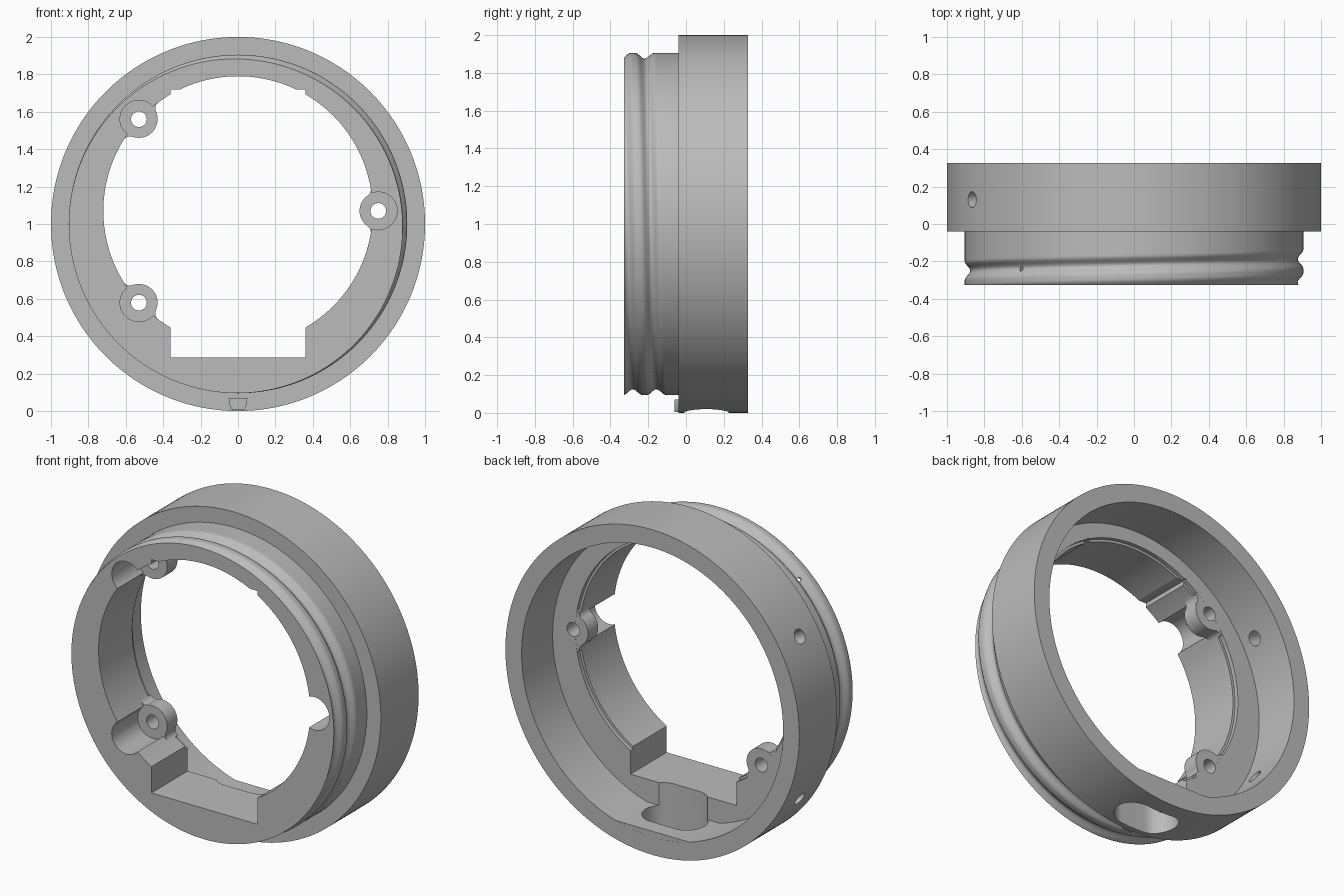
import bpy, bmesh, math
from mathutils import Matrix, Vector

cube = bpy.data.objects.get("Cube")
if cube:
    bpy.data.objects.remove(cube, do_unlink=True)

SEG = 192
FRONT, STEP, BACK, FLOOR = -0.327, -0.04, 0.327, 0.025
MID, OPEN_R, LUG_R, FILLET = 1.07, 0.72, 0.1, 0.04
ALONG_Y = Matrix(((1, 0, 0, 0), (0, 0, 1, 0), (0, 1, 0, 0), (0, 0, 0, 1)))

metal = bpy.data.materials.new("plain grey")
metal.use_nodes = True
metal.diffuse_color = (0.5, 0.5, 0.5, 1)
metal.node_tree.nodes["Principled BSDF"].inputs["Base Color"].default_value = (0.5, 0.5, 0.5, 1)


def finish(name, bm):
    bmesh.ops.recalc_face_normals(bm, faces=bm.faces)
    mesh = bpy.data.meshes.new(name)
    bm.to_mesh(mesh)
    bm.free()
    mesh.materials.append(metal)
    obj = bpy.data.objects.new(name, mesh)
    bpy.context.collection.objects.link(obj)
    return obj


def prism(name, points, low, high, matrix=ALONG_Y):
    """Extrude a flat outline from low to high."""
    bm = bmesh.new()
    ends = [[bm.verts.new(matrix @ Vector((u, v, w))) for u, v in points] for w in (low, high)]
    for end in ends:
        bm.faces.new(end)
    for i in range(len(points)):
        j = (i + 1) % len(points)
        bm.faces.new((ends[0][i], ends[0][j], ends[1][j], ends[1][i]))
    return finish(name, bm)


def arc(cx, cy, r, start=0, end=math.tau, n=48):
    full = abs(end - start) >= math.tau - 1e-6
    steps = n if full else n + 1
    return [(cx + r * math.cos(start + (end - start) * i / n),
             cy + r * math.sin(start + (end - start) * i / n)) for i in range(steps)]


def rectangle(x, low, high):
    return [(-x, low), (x, low), (x, high), (-x, high)]


def combine(target, tool, operation="DIFFERENCE"):
    """Apply a boolean and discard the tool."""
    mod = target.modifiers.new("combine", "BOOLEAN")
    mod.operation, mod.solver, mod.object = operation, "EXACT", tool
    bpy.context.view_layer.update()
    graph = bpy.context.evaluated_depsgraph_get()
    result = bpy.data.meshes.new_from_object(target.evaluated_get(graph))
    target.modifiers.clear()
    target.data = result
    bpy.data.objects.remove(tool, do_unlink=True)


def radial_hole(angle, y, radius, inner, outer):
    """Round cutter pointing away from the ring axis."""
    direction = Vector((math.cos(angle), 0, math.sin(angle)))
    place = Matrix.Translation(direction * inner + Vector((0, y, 1)))
    turn = direction.to_track_quat("Z", "Y").to_matrix().to_4x4()
    return prism("hole_cutter", arc(0, 0, radius, n=32), 0, outer - inner, place @ turn)


def collar_radius(phi, y):
    """Collar with a rounded spiral groove that fades out."""
    turn = ((math.pi - phi) / math.tau) % 1
    depth = 0
    for lap in (-1, 0):
        off = abs(y - (-0.25 + 0.125 * (turn + lap)))
        if off < 0.05:
            fade = min(1, (1 - turn) / 0.2) if lap == 0 else 1
            depth += 0.015 * fade * (1 + math.cos(math.pi * off / 0.05))
    return 0.905 - depth


# Main ring: threaded collar, wide rim and rear bore
rows = [(FRONT + (STEP - FRONT) * i / 32, None) for i in range(33)]
rows += [(STEP, 1), (BACK, 1), (BACK, 0.89), (FLOOR, 0.89)]
bm = bmesh.new()
loops = []
for y, fixed in rows:
    loop = []
    for i in range(SEG):
        phi = math.tau * i / SEG
        r = fixed or collar_radius(phi, y)
        loop.append(bm.verts.new((r * math.cos(phi), y, 1 + r * math.sin(phi))))
    loops.append(loop)
for a, b in zip(loops, loops[1:]):
    for i in range(SEG):
        j = (i + 1) % SEG
        bm.faces.new((a[i], a[j], b[j], b[i]))
bm.faces.new(loops[0])
bm.faces.new(loops[-1])
ring = finish("threaded_ring", bm)

# Flat at the bottom of the rear bore
combine(ring, prism("bore_flat", rectangle(0.28, 0.07, 0.145), 0, BACK - 0.0005), "UNION")

# Central opening, shallow rear recess and square cutout
combine(ring, prism("opening_cutter", arc(0, MID, OPEN_R, n=144), -0.5, 0.2))
combine(ring, prism("recess_cutter", arc(0, MID, 0.735, n=144), 0, 0.2))
combine(ring, prism("square_cutter", rectangle(0.36, 0.285, 1.72), -0.5, 0.2))


# Screw lugs with filleted sides, front pockets and screw holes
def fillet_outline(angle, dist):
    d = OPEN_R - FILLET
    a = math.acos((d * d + dist * dist - (LUG_R + FILLET) ** 2) / (2 * d * dist))
    fx, fy = d * math.cos(a), d * math.sin(a)
    b = math.atan2(-fy, dist - fx)
    wall = OPEN_R + 0.03
    half = [(wall * math.cos(a), wall * math.sin(a))] + arc(fx, fy, FILLET, a, b, 10)
    outline = half + [(x, -y) for x, y in reversed(half)]
    c, s = math.cos(angle), math.sin(angle)
    return [(x * c - y * s, MID + x * s + y * c) for x, y in outline]


for degrees, dist in ((0, 0.75), (137.2, 0.722), (222.8, 0.722)):
    angle = math.radians(degrees)
    cx, cz = dist * math.cos(angle), MID + dist * math.sin(angle)
    combine(ring, prism("lug_web", fillet_outline(angle, dist), -0.075, FLOOR - 0.001), "UNION")
    combine(ring, prism("lug", arc(cx, cz, LUG_R), -0.077, FLOOR - 0.0005), "UNION")
    combine(ring, prism("pocket_cutter", arc(cx, cz, LUG_R + 0.001), -0.5, -0.074))
    combine(ring, prism("screw_cutter", arc(cx, cz, 0.042, n=32), -0.5, 0.2))

# Long rounded slot through the bottom
slot = arc(0.083, 0.108, 0.117, -math.pi / 2, math.pi / 2, 24)
slot += arc(-0.083, 0.108, 0.117, math.pi / 2, 1.5 * math.pi, 24)
combine(ring, prism("slot_cutter", slot, -0.1, 0.35, Matrix.Identity(4)))

# Side holes in the rim and a pin hole in the collar
for degrees in (150, 210):
    combine(ring, radial_hole(math.radians(degrees), 0.13, 0.043, 0.8, 1.1))
combine(ring, radial_hole(math.radians(133.3), -0.24, 0.012, 0.76, 1))

# Small index tab on the front of the rim
tab = [(-0.03, 0.005), (0.03, 0.005), (0.045, 0.03), (0.05, 0.07), (-0.05, 0.07), (-0.045, 0.03)]
combine(ring, prism("index_tab", tab, -0.062, -0.025), "UNION")

bpy.ops.object.select_all(action="DESELECT")
ring.select_set(True)
bpy.context.view_layer.objects.active = ring
bpy.ops.object.shade_smooth_by_angle(angle=math.radians(30))
